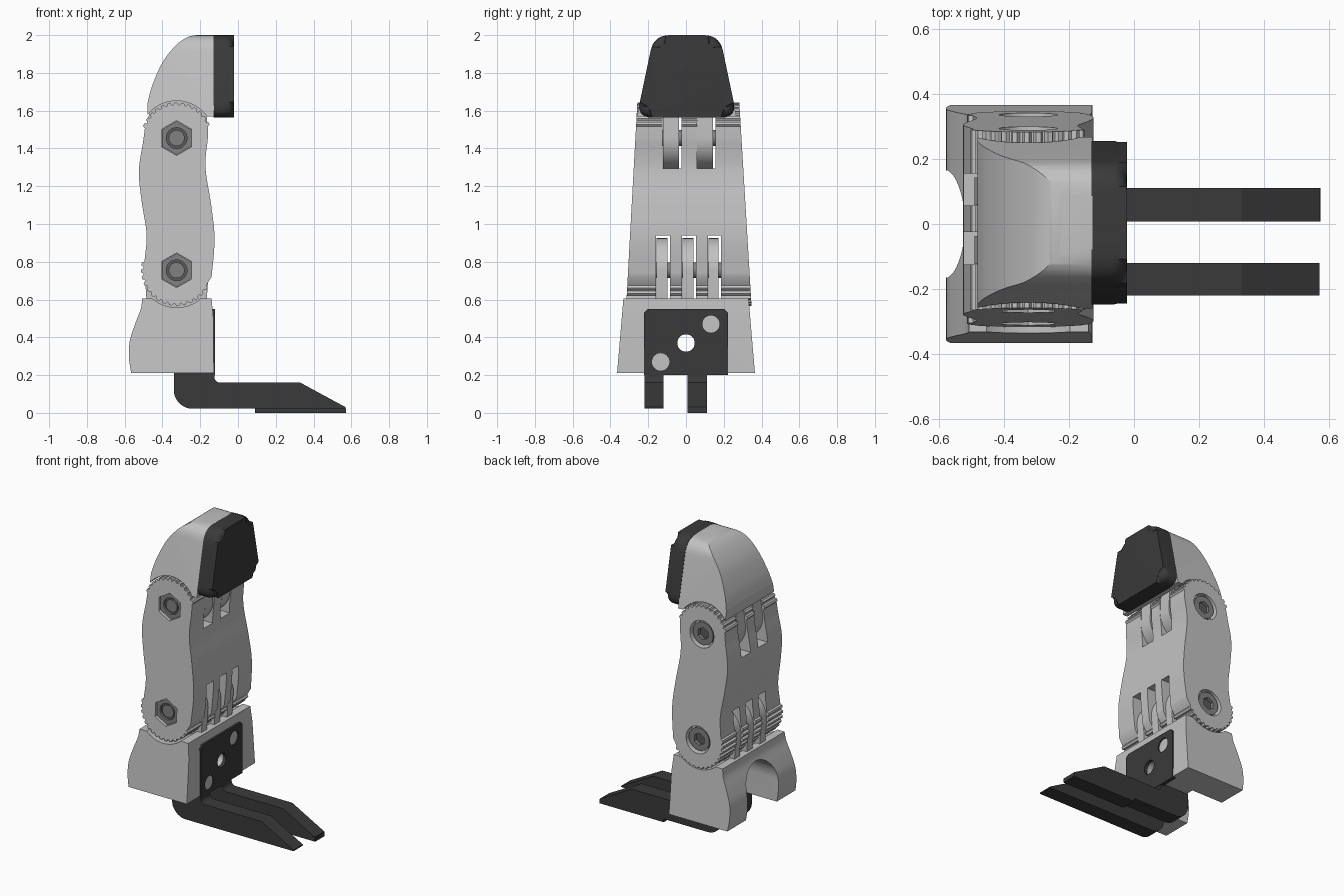
import bpy, bmesh
from math import sin, cos, radians, pi
from mathutils import Vector

if "Cube" in bpy.data.objects:
    bpy.data.objects.remove(bpy.data.objects["Cube"])


def material(name, value):
    mat = bpy.data.materials.new(name)
    mat.use_nodes = True
    colour = (value, value, value, 1)
    mat.diffuse_color = colour
    mat.node_tree.nodes["Principled BSDF"].inputs["Base Color"].default_value = colour
    return mat


LIGHT = material("light grey plastic", 0.54)
DARK = material("charcoal rubber", 0.042)
STEEL = material("steel grey", 0.22)
SHADE = material("dark steel", 0.1)

JOINT_X, LOW_Z, HIGH_Z = -0.325, 0.755, 1.455


# Outline helpers
def arc(cx, cz, r, start, end, steps=24):
    angles = [radians(start + (end - start) * i / steps) for i in range(steps + 1)]
    return [(cx + r * cos(a), cz + r * sin(a)) for a in angles]


def circle(cx, cz, r, sides=32):
    return arc(cx, cz, r, 90, 450, sides)[:-1]


def gear_arc(cx, cz, start, end, teeth):
    points, pitch = [], (end - start) / teeth
    for i in range(teeth):
        for part, r in ((0, 0.176), (0.2, 0.188), (0.6, 0.188), (0.8, 0.176)):
            a = radians(start + (i + part) * pitch)
            points.append((cx + r * cos(a), cz + r * sin(a)))
    return points


def spline(points, steps=6):
    p = [Vector(q) for q in [points[0]] + points + [points[-1]]]
    out = []
    for a, b, c, d in zip(p, p[1:], p[2:], p[3:]):
        for i in range(steps):
            t = i / steps
            q = b + (c - a) * t / 2 + (a * 2 - b * 5 + c * 4 - d) * t * t / 2
            q += (b * 3 - a - c * 3 + d) * t ** 3 / 2
            out.append(tuple(q))
    return out + [points[-1]]


def rounded(points, cut, steps=7):
    out, n = [], len(points)
    for i in range(n):
        p = Vector(points[i])
        a = p + (Vector(points[i - 1]) - p).normalized() * cut
        b = p + (Vector(points[(i + 1) % n]) - p).normalized() * cut
        for k in range(steps + 1):
            t = k / steps
            out.append(tuple(a * (1 - t) ** 2 + p * 2 * t * (1 - t) + b * t * t))
    return out


# Solid helpers
def prism(name, points, lo, hi, mat=LIGHT, axis="y", bevel=0):
    """Extrude an outline along x or y; lo and hi may vary with height."""
    bm = bmesh.new()
    rings = []
    for end in (lo, hi):
        ring = []
        for u, z in points:
            e = end(z) if callable(end) else end
            ring.append(bm.verts.new((u, e, z) if axis == "y" else (e, u, z)))
        rings.append(ring)
    n = len(points)
    bm.faces.new(rings[0])
    cap = bm.faces.new(rings[1])
    for i in range(n):
        j = (i + 1) % n
        bm.faces.new((rings[0][i], rings[0][j], rings[1][j], rings[1][i]))
    if bevel:
        bmesh.ops.bevel(bm, geom=list(cap.edges), offset=bevel, segments=6,
                        profile=0.5, affect="EDGES", clamp_overlap=True)
    bmesh.ops.recalc_face_normals(bm, faces=bm.faces)
    mesh = bpy.data.meshes.new(name)
    bm.to_mesh(mesh)
    bm.free()
    mesh.materials.append(mat)
    obj = bpy.data.objects.new(name, mesh)
    bpy.context.collection.objects.link(obj)
    finish(obj)
    return obj


def finish(obj):
    for face in obj.data.polygons:
        face.use_smooth = True
    obj.data.set_sharp_from_angle(angle=radians(28))


def combine(obj, cutters, operation="DIFFERENCE"):
    for cutter in cutters:
        mod = obj.modifiers.new("cut", "BOOLEAN")
        mod.object, mod.operation, mod.solver = cutter, operation, "EXACT"
    graph = bpy.context.evaluated_depsgraph_get()
    graph.update()
    mesh = bpy.data.meshes.new_from_object(obj.evaluated_get(graph))
    obj.modifiers.clear()
    obj.data = mesh
    for cutter in cutters:
        bpy.data.objects.remove(cutter)
    finish(obj)


def box(name, u0, u1, z0, z1, lo, hi, axis="y"):
    return prism(name, [(u0, z0), (u1, z0), (u1, z1), (u0, z1)], lo, hi, axis=axis)


def link_right(z):
    return -0.26 - 0.055 * (1.6 - z)


def link_left(z):
    return 0.285 + 0.06 * (1.6 - z)


# Middle link: toothed ends, wavy sides, tapering upward
back_edge = spline([(-0.503, 1.43), (-0.525, 1.28), (-0.51, 1.12), (-0.484, 0.95), (-0.492, 0.83)])
front_edge = spline([(-0.14, 0.72), (-0.124, 0.92), (-0.142, 1.1), (-0.172, 1.3), (-0.16, 1.45)])
outline = (gear_arc(JOINT_X, HIGH_Z, 20, 165, 13) + back_edge
           + gear_arc(JOINT_X, LOW_Z, 165, 335, 15) + front_edge)
link = prism("middle_link", outline, link_right, link_left)

LOW_SLOTS = ((-0.158, -0.085), (-0.02, 0.053), (0.116, 0.185))
HIGH_SLOTS = ((-0.125, -0.025), (0.057, 0.155))
cutters = [box("slot", -0.7, 0, 0.5, 0.94, a, b) for a, b in LOW_SLOTS]
cutters += [box("slot", -0.7, 0, 1.295, 1.75, a, b) for a, b in HIGH_SLOTS]
for z in (LOW_Z, HIGH_Z):
    cutters.append(prism("nut_pocket", circle(JOINT_X, z, 0.092, 6), -0.5, link_right(z) + 0.05))
    cutters.append(prism("head_pocket", circle(JOINT_X, z, 0.09), link_left(z) - 0.05, 0.5))
combine(link, cutters)

# Joint hardware: hex nut on one side, socket bolt head on the other
for label, z in (("lower", LOW_Z), ("upper", HIGH_Z)):
    near, far = link_right(z), link_left(z)
    prism(label + "_pin", circle(JOINT_X, z, 0.042), near + 0.02, far - 0.06, STEEL)
    nut = prism(label + "_nut", circle(JOINT_X, z, 0.09, 6), near + 0.015, near + 0.06, STEEL)
    combine(nut, [prism("bore", circle(JOINT_X, z, 0.055), -0.5, near + 0.035)])
    prism(label + "_nut_bore", circle(JOINT_X, z, 0.055), near + 0.03, near + 0.036, SHADE)
    head = prism(label + "_bolt_head", circle(JOINT_X, z, 0.076), far - 0.06, far - 0.012, STEEL)
    combine(head, [prism("socket", circle(JOINT_X, z, 0.042, 6), far - 0.035, 0.5)])
    prism(label + "_bolt_socket", circle(JOINT_X, z, 0.041, 6), far - 0.038, far - 0.033, SHADE)

# Base block with a curved back, cradle, rear arch and through hole
base_outline = (spline([(-0.565, 0.21), (-0.577, 0.29), (-0.573, 0.38), (-0.545, 0.47),
                        (-0.515, 0.55), (-0.507, 0.605)])
                + arc(JOINT_X, LOW_Z, 0.197, 229.6, 310.4)
                + [(-0.14, 0.605), (-0.13, 0.5), (-0.128, 0.21)])


def base_side(z):
    return 0.365 - 0.085 * (z - 0.21)


base = prism("base_block", base_outline, lambda z: -base_side(z), base_side)
arch = arc(0, 0.37, 0.165, 0, 180) + [(-0.165, 0.1), (0.165, 0.1)]
combine(base, [prism("arch", arch, -0.8, -0.33, axis="x"),
               prism("hole", circle(0, 0.37, 0.047), -0.5, 0, axis="x")])

# Hinge tongues of the base and of the fingertip
for i, (a, b) in enumerate(LOW_SLOTS):
    tongue = arc(JOINT_X, LOW_Z, 0.17, 0, 180) + [(-0.48, 0.53), (-0.17, 0.53)]
    prism("base_tongue_%d" % (i + 1), tongue, a + 0.002, b - 0.012)
for i, (a, b) in enumerate(HIGH_SLOTS):
    tongue = arc(JOINT_X, HIGH_Z, 0.165, 180, 360) + [(-0.17, 1.66), (-0.46, 1.66)]
    prism("tip_tongue_%d" % (i + 1), tongue, a + 0.002, b - 0.012)

# Fingertip: domed side profile cut to a rounded, tapering section
tip_outline = (arc(JOINT_X, HIGH_Z, 0.197, 35, 142) + spline(
    [(-0.48, 1.635), (-0.455, 1.73), (-0.4, 1.855), (-0.33, 1.945), (-0.27, 1.988), (-0.22, 2)])
    + [(-0.128, 2), (-0.128, 1.568)])
tip = prism("fingertip", tip_outline, -0.5, 0.5)
section = rounded([(-0.295, 1.4), (0.303, 1.4), (0.176, 2), (-0.168, 2)], 0.09)
combine(tip, [prism("section", section, -0.8, 0.1, axis="x")], "INTERSECT")

# Soft grip pad
pad = rounded([(-0.262, 1.563), (0.27, 1.563), (0.178, 2), (-0.17, 2)], 0.085)
prism("grip_pad", pad, -0.13, -0.022, DARK, "x", bevel=0.05)

# Mounting plate with a bore and two screw holes
corner = 0.02
plate = prism("mounting_plate", [(-0.222, 0.2), (0.222, 0.2), (0.222, 0.55 - corner),
              (0.222 - corner, 0.55), (corner - 0.222, 0.55), (-0.222, 0.55 - corner)],
              -0.145, -0.121, DARK, "x")
combine(plate, [prism("bore", circle(y, z, 0.046), -0.5, 0.2, axis="x")
                for y, z in ((0, 0.37), (0.132, 0.47), (-0.134, 0.27))])

# Two foot prongs, and a thin sole under the left one
prong = (arc(-0.24, 0.122, 0.1, 180, 270, 10) + [(0.57, 0.022), (0.57, 0.03), (0.33, 0.16)]
         + arc(-0.095, 0.19, 0.03, 270, 180, 6) + [(-0.125, 0.215), (-0.34, 0.215)])
for label, a, b in (("left", 0.008, 0.11), ("right", -0.22, -0.12)):
    prism(label + "_prong", prong, a, b, DARK)
sole = box("left_prong_sole", 0.09, 0.573, 0, 0.024, 0.008, 0.11)
sole.data.materials[0] = DARK
